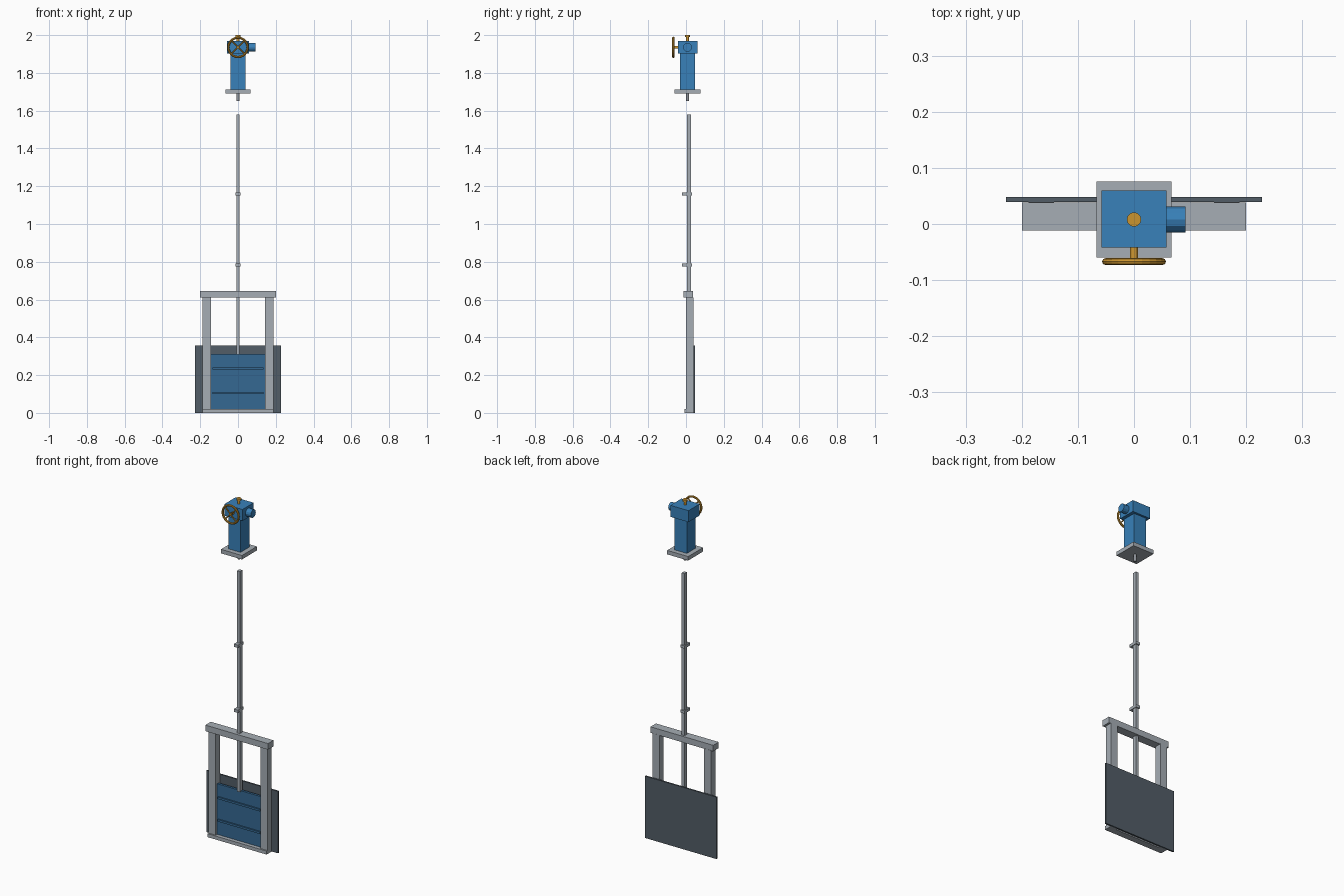
import bpy, math
from mathutils import Vector

if "Cube" in bpy.data.objects:
    bpy.data.objects.remove(bpy.data.objects["Cube"])


def mat(name, rgb):
    m = bpy.data.materials.new(name)
    m.diffuse_color = (*rgb, 1)
    m.use_nodes = True
    m.node_tree.nodes["Principled BSDF"].inputs["Base Color"].default_value = m.diffuse_color
    return m


STEEL = mat("light steel", (0.38, 0.42, 0.46))
DARK = mat("dark plate", (0.085, 0.11, 0.135))
BLUE = mat("housing blue", (0.04, 0.22, 0.49))
GATE = mat("gate blue", (0.035, 0.14, 0.29))
GOLD = mat("handwheel gold", (0.60, 0.30, 0.03))
STEM = mat("stem grey", (0.27, 0.29, 0.32))


def finish(name, m):
    o = bpy.context.object
    o.name = name
    o.data.materials.append(m)
    return o


def box(name, x, y, z, m):
    """Box from (min, max) pairs on each axis."""
    bpy.ops.mesh.primitive_cube_add(size=1, location=[sum(p) / 2 for p in (x, y, z)])
    o = finish(name, m)
    o.scale = [p[1] - p[0] for p in (x, y, z)]
    bpy.ops.object.transform_apply(location=False, rotation=False, scale=True)
    return o


def rod(name, a, b, r, m, sides=12):
    """Cylinder between two points."""
    a, b = Vector(a), Vector(b)
    d = b - a
    bpy.ops.mesh.primitive_cylinder_add(
        vertices=sides, radius=r, depth=d.length, location=(a + b) / 2,
        rotation=d.to_track_quat('Z', 'Y').to_euler())
    return finish(name, m)


# Wall plate and guide frame
box("back_plate", (-.228, .228), (.039, .048), (0, .357), DARK)
for s, side in ((-1, "left"), (1, "right")):
    box(f"{side}_guide_post", sorted((s * .143, s * .188)), (0, .039), (0, .612), STEEL)
box("bottom_sill", (-.188, .188), (-.008, .030), (0, .020), STEEL)
box("top_beam", (-.2, .2), (-.012, .038), (.610, .645), STEEL)

# Sliding gate with two stiffening ribs
box("gate_panel", (-.143, .143), (.014, .028), (.020, .312), GATE)
for i, z in enumerate((.105, .235)):
    box(f"gate_rib_{i + 1}", (-.135, .135), (.006, .015), (z - .006, z + .006), GATE)

# Lifting rod and its wall guides
box("lifting_rod", (-.009, .009), (.004, .026), (.308, 1.58), STEEL)
for i, z in enumerate((.783, 1.158)):
    box(f"rod_guide_{i + 1}", (-.013, .013), (-.020, .032), (z - .008, z + .008), STEEL)

# Pedestal and gearbox
CY = .008
CZ = 1.935
box("pedestal_base", (-.067, .067), (-.060, .076), (1.69, 1.713), STEEL)
box("pedestal_column", (-.039, .039), (CY - .040, CY + .040), (1.713, 1.903), BLUE)
box("gearbox", (-.058, .058), (-.042, .060), (1.903, 1.969), BLUE)
rod("side_drive_stub", (.055, CY, CZ), (.092, CY, CZ), .023, BLUE)
rod("lower_stem", (0, CY, 1.65), (0, CY, 1.70), .008, STEM)
rod("top_stem", (0, CY, 1.965), (0, CY, 1.992), .007, GOLD)
rod("top_cap", (0, CY, 1.989), (0, CY, 2.0), .013, GOLD)

# Handwheel on the front
WY = -.067
bpy.ops.mesh.primitive_torus_add(
    major_segments=24, minor_segments=8, major_radius=.051, minor_radius=.006,
    location=(0, WY, CZ), rotation=(math.pi / 2, 0, 0))
finish("handwheel_rim", GOLD)
for i in range(2):
    a = math.radians(45 + 90 * i)
    d = Vector((math.cos(a), 0, math.sin(a))) * .051
    c = Vector((0, WY, CZ))
    rod(f"handwheel_spoke_{i + 1}", c - d, c + d, .0035, GOLD, 8)
rod("handwheel_shaft", (0, -.072, CZ), (0, -.040, CZ), .007, GOLD)
